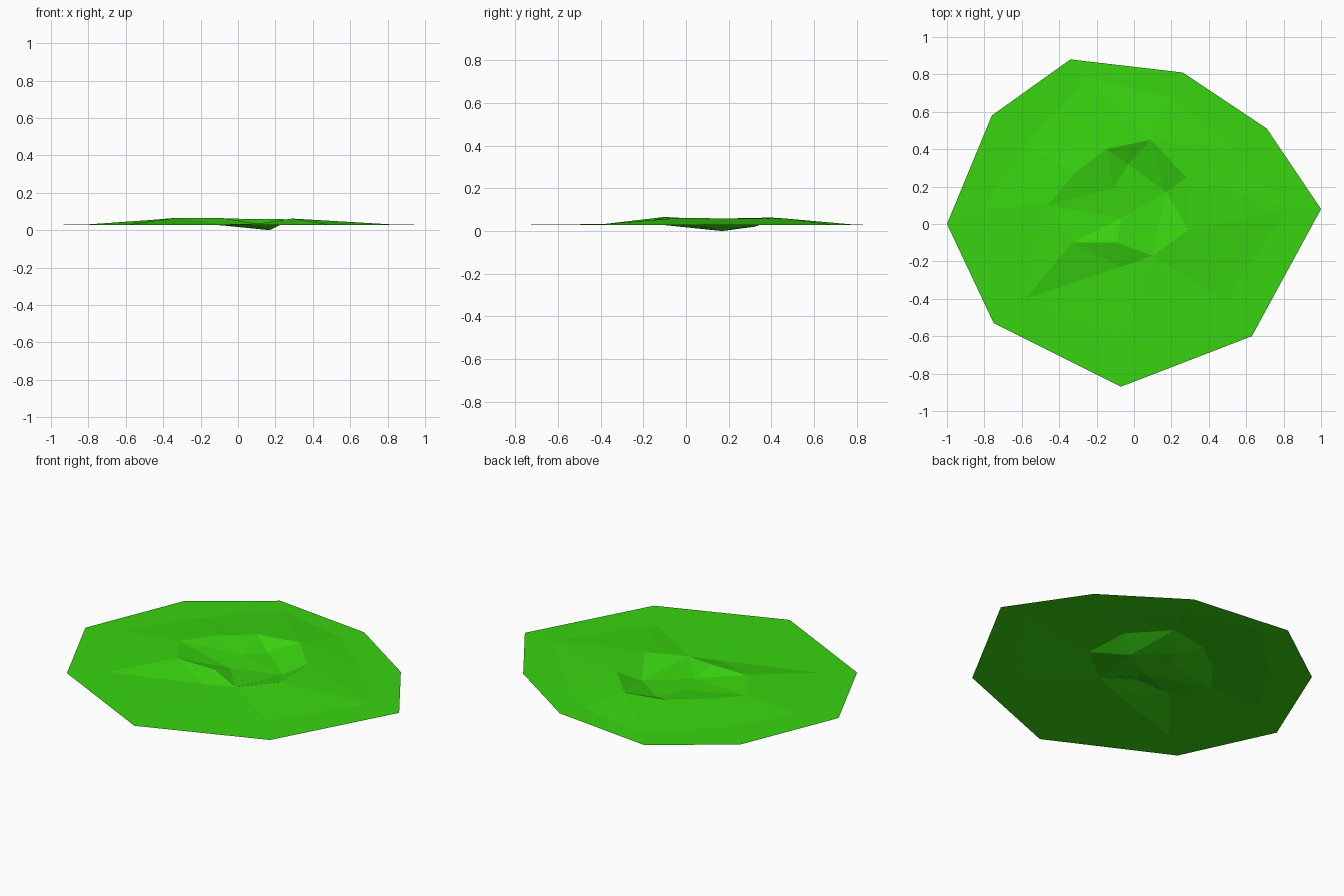
import bpy
import bmesh

cube = bpy.data.objects.get("Cube")
if cube:
    bpy.data.objects.remove(cube, do_unlink=True)


def make_material(name, colour):
    mat = bpy.data.materials.new(name)
    mat.use_nodes = True
    mat.diffuse_color = colour
    mat.node_tree.nodes["Principled BSDF"].inputs["Base Color"].default_value = colour
    return mat


def add_ring(bm, points):
    return [bm.verts.new(p) for p in points]


def bridge(bm, outer, inner):
    """Join two rings that have the same number of corners."""
    count = len(outer)
    for i in range(count):
        j = (i + 1) % count
        bm.faces.new((outer[i], outer[j], inner[j], inner[i]))


GROUND = 0.028

# Outline and foot of the mound, both lying on the ground
outline = [(-.34, .88), (.26, .81), (.71, .51), (1, .08), (.63, -.6),
           (-.07, -.87), (-.75, -.53), (-1, 0), (-.76, .58)]
foot = [(-.25, .78), (.2, .68), (.52, .41), (.82, .08), (.48, -.41),
        (-.07, -.58), (-.58, -.4), (-.8, .09), (-.58, .43)]

# Raised rim, and the corners of the hollow inside it
rim = [(-.15, .4, .063), (.09, .45, .06), (.28, .25, .058), (.29, -.03, .062),
       (.1, -.17, .035), (-.07, -.23, .03), (-.33, -.1, .066),
       (-.46, .1, .055), (-.32, .27, .061)]
hollow = {"back": (-.03, .32, .02), "pit": (.17, .17, 0),
          "middle": (-.07, .03, .024), "side": (-.11, .19, .03),
          "peak": (-.09, -.1, .066)}

bm = bmesh.new()
outer_ring = add_ring(bm, [(x, y, GROUND) for x, y in outline])
foot_ring = add_ring(bm, [(x, y, GROUND + .003) for x, y in foot])
rim_ring = add_ring(bm, rim)
bridge(bm, outer_ring, foot_ring)
bridge(bm, foot_ring, rim_ring)

# Facets of the hollow, named by rim corner or hollow corner
corners = {name: bm.verts.new(p) for name, p in hollow.items()}
corners.update(enumerate(rim_ring))
facets = [
    (0, 1, "back"), (1, 2, "pit", "back"), (2, 3, "pit"),
    (3, 4, "middle", "pit"), (4, "peak", "middle"), (4, 5, "peak"),
    (5, 6, "peak"), (6, "middle", "peak"), (6, 7, "middle"),
    (7, "side", "middle"), (7, 8, "side"), (8, 0, "side"),
    (0, "back", "side"), ("back", "pit", "middle", "side"),
]
for facet in facets:
    bm.faces.new([corners[key] for key in facet])

# Flat triangles, all facing up
bmesh.ops.triangulate(bm, faces=bm.faces[:])
bm.normal_update()
bmesh.ops.reverse_faces(bm, faces=[f for f in bm.faces if f.normal.z < 0])

mesh = bpy.data.meshes.new("grass_patch")
bm.to_mesh(mesh)
bm.free()
mesh.materials.append(make_material("bright_green", (0.04, 0.66, 0.005, 1)))
patch = bpy.data.objects.new("grass_patch", mesh)
bpy.context.collection.objects.link(patch)
